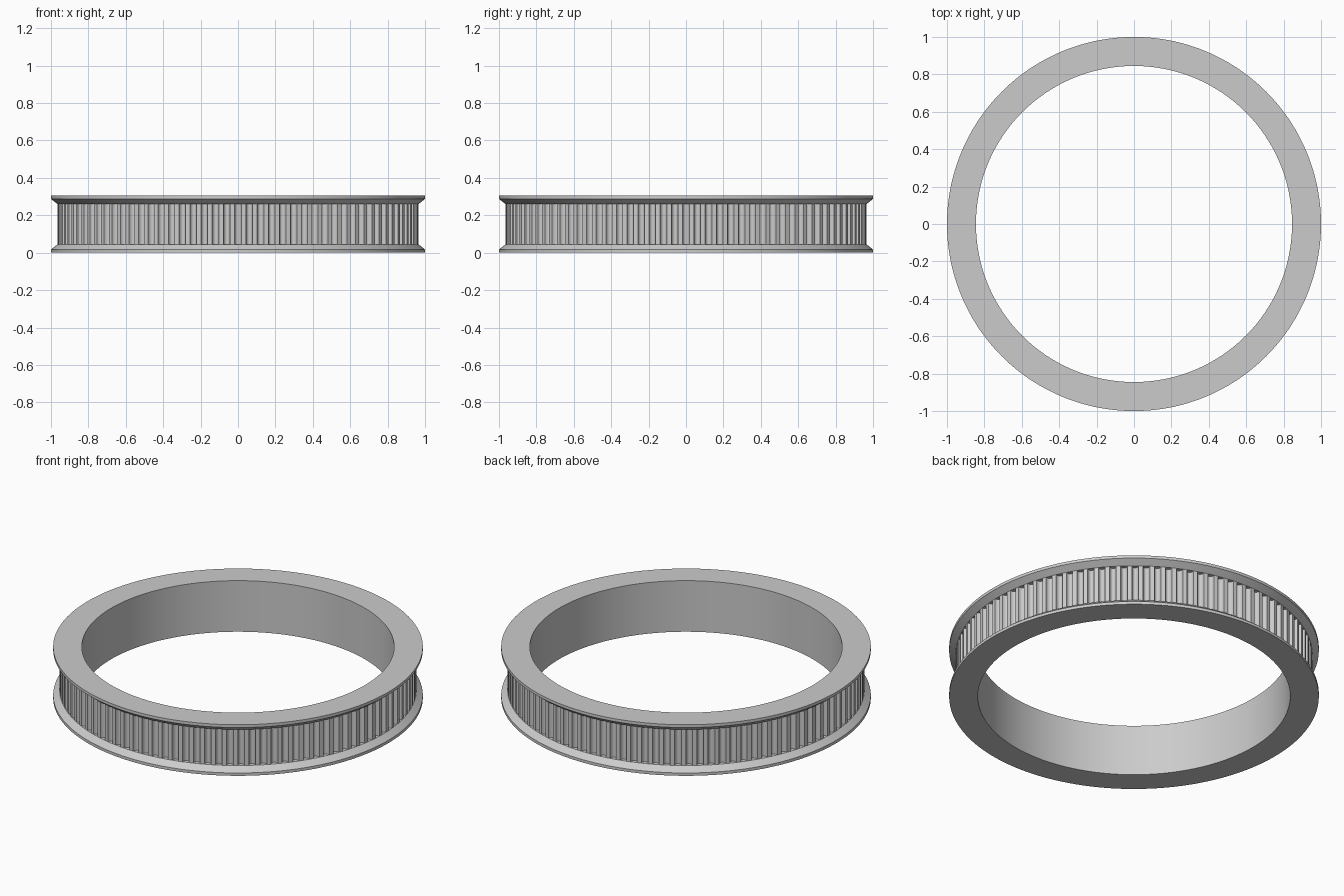
import bpy, bmesh, math

cube = bpy.data.objects.get("Cube")
if cube:
    bpy.data.objects.remove(cube, do_unlink=True)

HEIGHT, RIM, SEAT = 0.305, 0.017, 0.045
BORE, FLOOR, TIP, OUTER = 0.845, 0.941, 0.965, 1.0
TEETH = 100
SEGMENTS = 200

metal = bpy.data.materials.new("grey metal")
metal.use_nodes = True
grey = (0.6, 0.6, 0.6, 1)
metal.diffuse_color = grey
metal.node_tree.nodes["Principled BSDF"].inputs["Base Color"].default_value = grey


def sweep(name, rings, angle):
    """Join successive closed rings of points with quads."""
    bm = bmesh.new()
    loops = [[bm.verts.new(p) for p in ring] for ring in rings]
    n = len(loops[0])
    for low, high in zip(loops, loops[1:]):
        for i in range(n):
            j = (i + 1) % n
            bm.faces.new((low[i], low[j], high[j], high[i]))
    mesh = bpy.data.meshes.new(name)
    bm.to_mesh(mesh)
    bm.free()
    mesh.materials.append(metal)
    obj = bpy.data.objects.new(name, mesh)
    bpy.context.collection.objects.link(obj)
    bpy.ops.object.select_all(action='DESELECT')
    obj.select_set(True)
    bpy.context.view_layer.objects.active = obj
    bpy.ops.object.shade_smooth_by_angle(angle=math.radians(angle))
    return obj


def polar(r, a, z):
    return (r * math.cos(a), r * math.sin(a), z)


# Flanged body: lower flange, bore and upper flange in one turned profile
lower = [(FLOOR, SEAT), (TIP, SEAT), (OUTER, RIM), (OUTER, 0), (BORE, 0)]
profile = lower + [(r, HEIGHT - z) for r, z in reversed(lower)]
profile.reverse()
sweep("flanged_body",
      [[polar(r, math.tau * i / SEGMENTS, z) for i in range(SEGMENTS)]
       for r, z in profile], 25)

# Toothed wall: round-bottomed grooves between flat-topped teeth
pitch = math.tau / TEETH
half_groove = 0.3 * pitch
outline = []
for t in range(TEETH):
    centre = t * pitch
    for k in range(9):
        u = -math.cos(math.pi * k / 8)
        depth = (TIP - FLOOR) * math.sqrt(max(0, 1 - u * u))
        outline.append((TIP - depth, centre + u * half_groove))
    outline.append((TIP, centre + pitch / 2))
sweep("toothed_wall",
      [[polar(r, a, z) for r, a in outline] for z in (SEAT, HEIGHT - SEAT)], 40)
